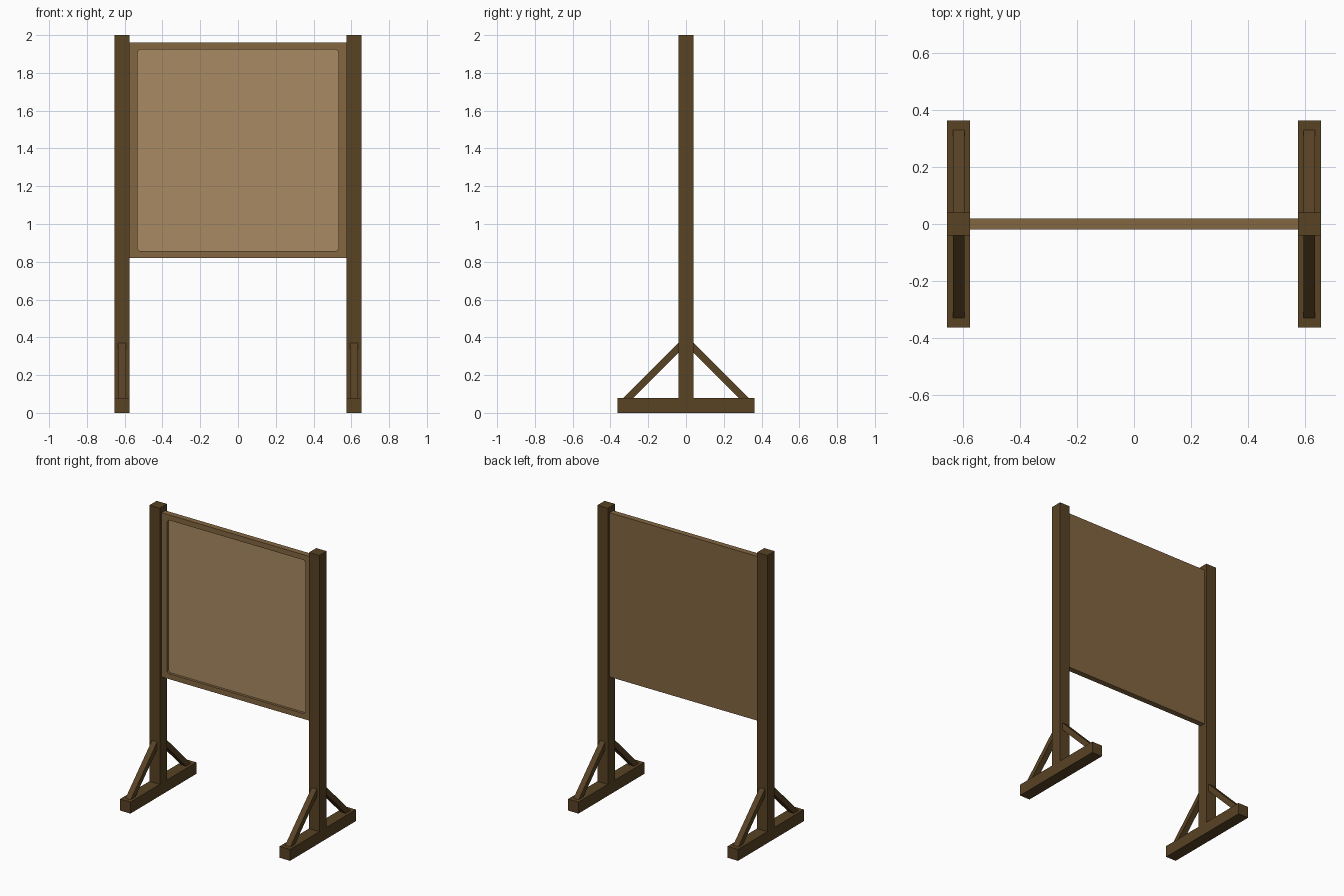
import bpy, bmesh

if "Cube" in bpy.data.objects:
    bpy.data.objects.remove(bpy.data.objects["Cube"])


def material(name, rgb):
    lin = [((c / 255 + 0.055) / 1.055) ** 2.4 for c in rgb]
    m = bpy.data.materials.new(name)
    m.diffuse_color = (*lin, 1)
    m.use_nodes = True
    m.node_tree.nodes["Principled BSDF"].inputs["Base Color"].default_value = m.diffuse_color
    return m


dark_wood = material("dark_wood", (88, 66, 36))
frame_wood = material("frame_wood", (131, 102, 65))
board_tan = material("board_tan", (169, 138, 99))


def finish(name, bm, mats):
    bmesh.ops.recalc_face_normals(bm, faces=bm.faces)
    me = bpy.data.meshes.new(name)
    bm.to_mesh(me)
    bm.free()
    for m in mats:
        me.materials.append(m)
    ob = bpy.data.objects.new(name, me)
    bpy.context.collection.objects.link(ob)
    return ob


def prism(name, profile, x0, x1, mat):
    """Extrude a (y, z) profile along x."""
    bm = bmesh.new()
    face = bm.faces.new([bm.verts.new((x0, y, z)) for y, z in profile])
    ext = bmesh.ops.extrude_face_region(bm, geom=[face])
    for v in ext["geom"]:
        if isinstance(v, bmesh.types.BMVert):
            v.co.x = x1
    return finish(name, bm, [mat])


def rect(y0, y1, z0, z1):
    return [(y0, z0), (y1, z0), (y1, z1), (y0, z1)]


# Posts, feet and diagonal braces on both sides
X = 0.614
for side, s in (("left", -1), ("right", 1)):
    c = s * X
    prism(side + "_post", rect(-0.04, 0.04, 0, 2), c - 0.04, c + 0.04, dark_wood)
    for end, d in (("front", -1), ("back", 1)):
        prism(f"{side}_{end}_foot", rect(d * 0.04, d * 0.362, 0, 0.08),
              c - 0.04, c + 0.04, dark_wood)
        prism(f"{side}_{end}_brace",
              [(d * 0.035, 0.375), (d * 0.035, 0.323), (d * 0.283, 0.075), (d * 0.335, 0.075)],
              c - 0.02, c + 0.02, dark_wood)

# Notice board: flat back, recessed front with clipped inner corners
XO, ZB, ZT = 0.574, 0.82, 1.962
XI, IB, IT, C = 0.532, 0.857, 1.925, 0.013
YF, YR, YB = -0.02, -0.002, 0.02
outer = [(-XO, ZB), (XO, ZB), (XO, ZT), (-XO, ZT)]
inner = [(-XI, IB + C), (-XI + C, IB), (XI - C, IB), (XI, IB + C),
         (XI, IT - C), (XI - C, IT), (-XI + C, IT), (-XI, IT - C)]
bm = bmesh.new()


def ring(points, y):
    return [bm.verts.new((x, y, z)) for x, z in points]


of, ob, fi, ri = ring(outer, YF), ring(outer, YB), ring(inner, YF), ring(inner, YR)
for i in range(4):
    j = (i + 1) % 4
    bm.faces.new((of[i], of[j], fi[(2 * i + 2) % 8], fi[2 * i + 1]))
    bm.faces.new((of[i], fi[2 * i + 1], fi[2 * i]))
    bm.faces.new((of[i], of[j], ob[j], ob[i]))
for i in range(8):
    j = (i + 1) % 8
    bm.faces.new((fi[i], fi[j], ri[j], ri[i]))
bm.faces.new(ob)
bm.faces.new(ri).material_index = 1
finish("notice_board", bm, [frame_wood, board_tan])
